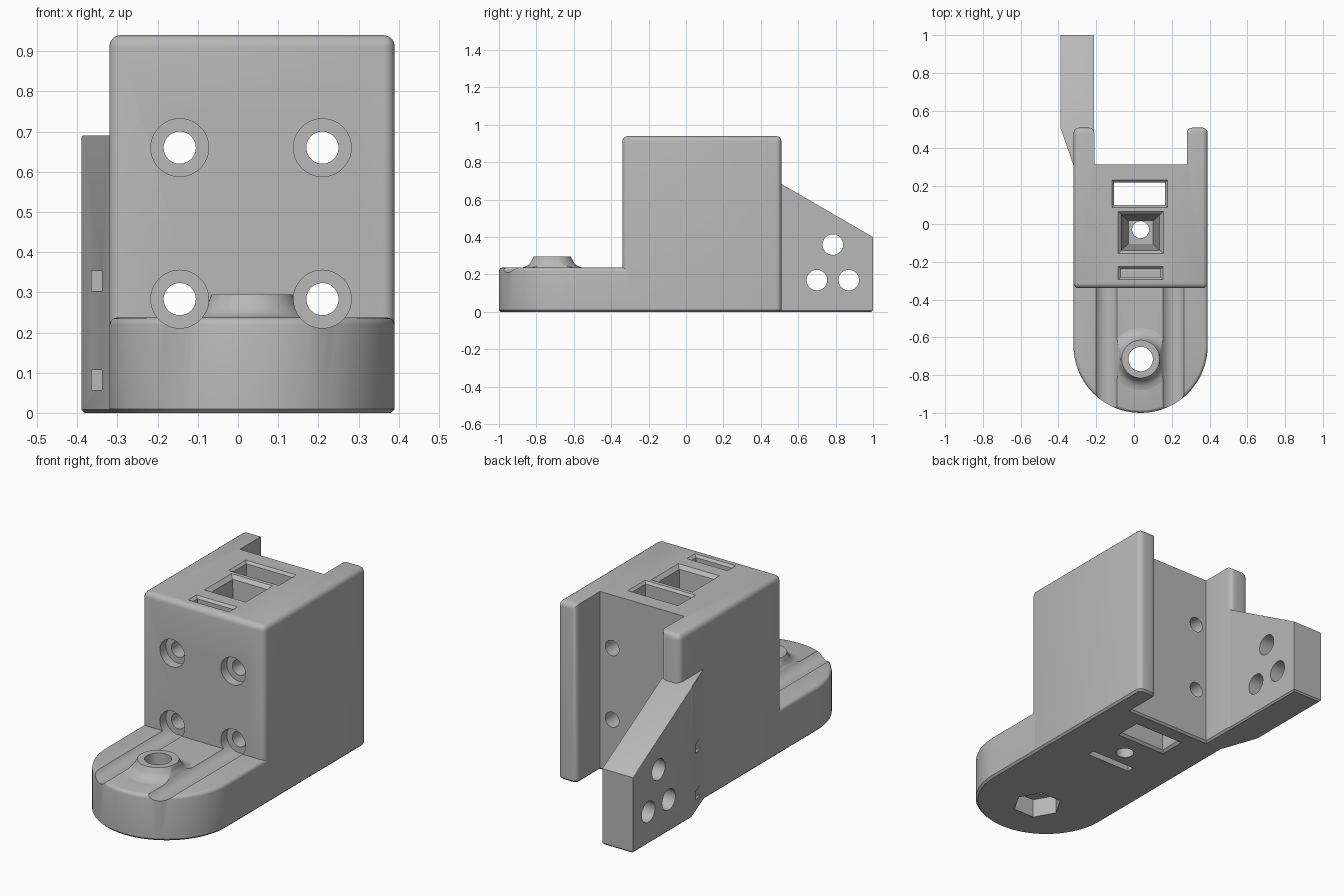
import bpy, bmesh, math
from mathutils import Matrix, Vector

if "Cube" in bpy.data.objects:
    bpy.data.objects.remove(bpy.data.objects["Cube"])

grey = bpy.data.materials.new("matte grey plastic")
grey.use_nodes = True
COLOUR = (0.48, 0.48, 0.48, 1)
grey.diffuse_color = COLOUR
grey.node_tree.nodes["Principled BSDF"].inputs["Base Color"].default_value = COLOUR

CX = 0.035                 # centre line of the body
X0, X1 = -0.32, 0.39       # body sides
FRONT, BACK, TOP = -0.34, 0.51, 0.94
FOOT_TOP = 0.237
BOSS_Y = -0.715
BOLTS_X, BOLTS_Z = (-0.145, 0.21), (0.283, 0.66)


def finish(bm, name):
    bmesh.ops.recalc_face_normals(bm, faces=bm.faces[:])
    mesh = bpy.data.meshes.new(name)
    bm.to_mesh(mesh)
    bm.free()
    mesh.materials.append(grey)
    ob = bpy.data.objects.new(name, mesh)
    bpy.context.scene.collection.objects.link(ob)
    return ob


def extrude(points, offset):
    """Solid made by sweeping a flat outline along an offset."""
    bm = bmesh.new()
    face = bm.faces.new([bm.verts.new(p) for p in points])
    res = bmesh.ops.extrude_face_region(bm, geom=[face])
    verts = [v for v in res["geom"] if isinstance(v, bmesh.types.BMVert)]
    bmesh.ops.translate(bm, vec=offset, verts=verts)
    bmesh.ops.recalc_face_normals(bm, faces=bm.faces[:])
    return bm


def bevel(bm, rule, width, segments):
    """Round the edges whose two end points meet the rule."""
    edges = [e for e in bm.edges if rule(e.verts[0].co, e.verts[1].co)]
    bmesh.ops.bevel(bm, geom=edges, offset=width, segments=segments,
                    profile=0.5, affect='EDGES', clamp_overlap=True)


def rod(axis, centre, radius, length, sides=48, turn=0):
    bm = bmesh.new()
    spin = {'X': Matrix.Rotation(math.pi / 2, 4, 'Y'),
            'Y': Matrix.Rotation(math.pi / 2, 4, 'X'),
            'Z': Matrix.Rotation(turn, 4, 'Z')}[axis]
    bmesh.ops.create_cone(bm, cap_ends=True, segments=sides, radius1=radius,
                          radius2=radius, depth=length,
                          matrix=Matrix.Translation(centre) @ spin)
    return finish(bm, "cutter")


def taper_box(centre, low, high, z0, z1):
    """Box whose half sizes change from low at z0 to high at z1."""
    bm = bmesh.new()
    bmesh.ops.create_cube(bm, size=2)
    for v in bm.verts:
        half, z = (high, z1) if v.co.z > 0 else (low, z0)
        v.co = (centre[0] + v.co.x * half[0], centre[1] + v.co.y * half[1], z)
    return finish(bm, "cutter")


def cut(ob, cutter):
    mod = ob.modifiers.new("cut", 'BOOLEAN')
    mod.operation, mod.solver, mod.object = 'DIFFERENCE', 'EXACT', cutter
    bpy.context.view_layer.objects.active = ob
    bpy.ops.object.modifier_apply(modifier=mod.name)
    bpy.data.objects.remove(cutter)


def smooth(ob):
    bpy.ops.object.select_all(action='DESELECT')
    ob.select_set(True)
    bpy.context.view_layer.objects.active = ob
    bpy.ops.object.shade_smooth_by_angle(angle=math.radians(32))


# Main block with an open channel between two rear rails
R0, R1, CHANNEL = -0.21, 0.28, 0.315
plan = [(X0, FRONT), (X1, FRONT), (X1, BACK), (R1, BACK),
        (R1, CHANNEL), (R0, CHANNEL), (R0, BACK), (X0, BACK)]
bm = extrude([(x, y, 0) for x, y in plan], (0, 0, TOP))


def on_outside(p):
    return min(p.x - X0, X1 - p.x, p.y - FRONT, BACK - p.y) < 0.001


def block_round(a, b):
    upright = abs(a.z - b.z) > 0.5
    rim = min(a.z, b.z) > TOP - 0.01
    side = any(abs(a[i] - b[i]) < 0.001 and abs(a[i] - v) < 0.001
               for i, v in ((0, X0), (0, X1), (1, FRONT), (1, BACK)))
    return (upright and on_outside(a)) or (rim and side)


bevel(bm, block_round, 0.028, 4)
bevel(bm, lambda a, b: max(a.z, b.z) < 0.001, 0.01, 1)
block = finish(bm, "main_block")

# Bolt holes with counterbores on the front
for x in BOLTS_X:
    for z in BOLTS_Z:
        cut(block, rod('Y', (x, 0, z), 0.04, 0.9))
        cut(block, rod('Y', (x, FRONT, z), 0.072, 0.1))

# Window that runs straight down, with chamfered ends
WIN = (0.03, 0.16)
cut(block, taper_box(WIN, (0.135, 0.06), (0.135, 0.06), -0.1, 1.1))
cut(block, taper_box(WIN, (0.133, 0.058), (0.155, 0.08), TOP - 0.014, TOP + 0.008))
cut(block, taper_box(WIN, (0.155, 0.08), (0.133, 0.058), -0.008, 0.014))

# Tapered pocket with a screw hole in its floor
POCKET = (CX, -0.045)
cut(block, taper_box(POCKET, (0.065, 0.06), (0.103, 0.096), 0.4, TOP + 0.01))
cut(block, taper_box(POCKET, (0.098, 0.09), (0.13, 0.122), TOP - 0.022, TOP + 0.01))
cut(block, rod('Z', (CX, -0.03, 0.25), 0.045, 0.7))

# Shallow slots, one above and one below
cut(block, taper_box((CX, -0.26), (0.105, 0.022), (0.105, 0.022), TOP - 0.15, 1))
cut(block, taper_box((CX, -0.26), (0.105, 0.022), (0.128, 0.042), TOP - 0.012, TOP + 0.008))
cut(block, taper_box((CX, -0.14), (0.13, 0.02), (0.13, 0.02), -0.05, 0.1))
smooth(block)

# Rounded foot
RAD, END = (X1 - X0) / 2, -0.3
arc = [math.pi + math.pi * i / 40 for i in range(41)]
outline = [(CX + RAD * math.cos(a), RAD - 1 + RAD * math.sin(a), 0) for a in arc]
bm = extrude([(X0, END, 0)] + outline + [(X1, END, 0)], (0, 0, FOOT_TOP))
not_end = lambda a, b: min(a.y, b.y) < END - 0.001
bevel(bm, lambda a, b: min(a.z, b.z) > FOOT_TOP - 0.001 and not_end(a, b), 0.018, 3)
bevel(bm, lambda a, b: max(a.z, b.z) < 0.001 and not_end(a, b), 0.01, 1)
foot = finish(bm, "rounded_foot")

# Flared boss on the foot
profile = [(0, 0.15), (0.165, 0.15), (0.165, 0.237), (0.143, 0.242), (0.125, 0.253),
           (0.112, 0.27), (0.1, 0.295), (0, 0.295)]
bm = bmesh.new()
ring = [bm.verts.new((CX + r, BOSS_Y, z)) for r, z in profile]
edges = [bm.edges.new(pair) for pair in zip(ring, ring[1:])]
bmesh.ops.spin(bm, geom=ring + edges, cent=(CX, BOSS_Y, 0), axis=(0, 0, 1),
               angle=2 * math.pi, steps=48, use_merge=True)
bmesh.ops.remove_doubles(bm, verts=bm.verts[:], dist=0.0001)
boss = finish(bm, "flared_boss")

# Driver grooves, bolt hole and nut recess
for part in (foot, boss):
    for x in BOLTS_X:
        cut(part, rod('Y', (x, -0.69, BOLTS_Z[0]), 0.072, 0.8))
    cut(part, rod('Z', (CX, BOSS_Y, 0.2), 0.065, 0.6))
cut(foot, rod('Z', (CX, BOSS_Y, 0.03), 0.122, 0.14, sides=6, turn=math.pi / 6))
smooth(foot)
smooth(boss)

# Rear side tab with a sloping top and a slanted front
TX0, TX1 = -0.39, -0.213
side = [(0.31, 0), (1, 0), (1, 0.4), (0.5, 0.69), (0.31, 0.69)]
bm = extrude([(TX0, y, z) for y, z in side], (TX1 - TX0, 0, 0))
bmesh.ops.bisect_plane(bm, geom=bm.verts[:] + bm.edges[:] + bm.faces[:],
                       plane_co=(TX0, 0.51, 0), plane_no=Vector((-0.2, -0.07, 0)),
                       clear_outer=True)
bmesh.ops.holes_fill(bm, edges=[e for e in bm.edges if e.is_boundary], sides=0)
# Keep the rear channel clear of the tab
bmesh.ops.recalc_face_normals(bm, faces=bm.faces[:])
bevel(bm, lambda a, b: max(a.x, b.x) < TX0 + 0.001 and min(a.z, b.z) > 0.39, 0.018, 3)
bevel(bm, lambda a, b: max(a.z, b.z) < 0.001, 0.008, 1)
tab = finish(bm, "side_tab")
for y, z in ((0.785, 0.36), (0.7, 0.17), (0.87, 0.17)):
    cut(tab, rod('X', (-0.3, y, z), 0.055, 0.5))
for z in (0.082, 0.328):
    cut(tab, taper_box((-0.351, 0.45), (0.013, 0.17), (0.013, 0.17), z - 0.025, z + 0.025))
smooth(tab)
